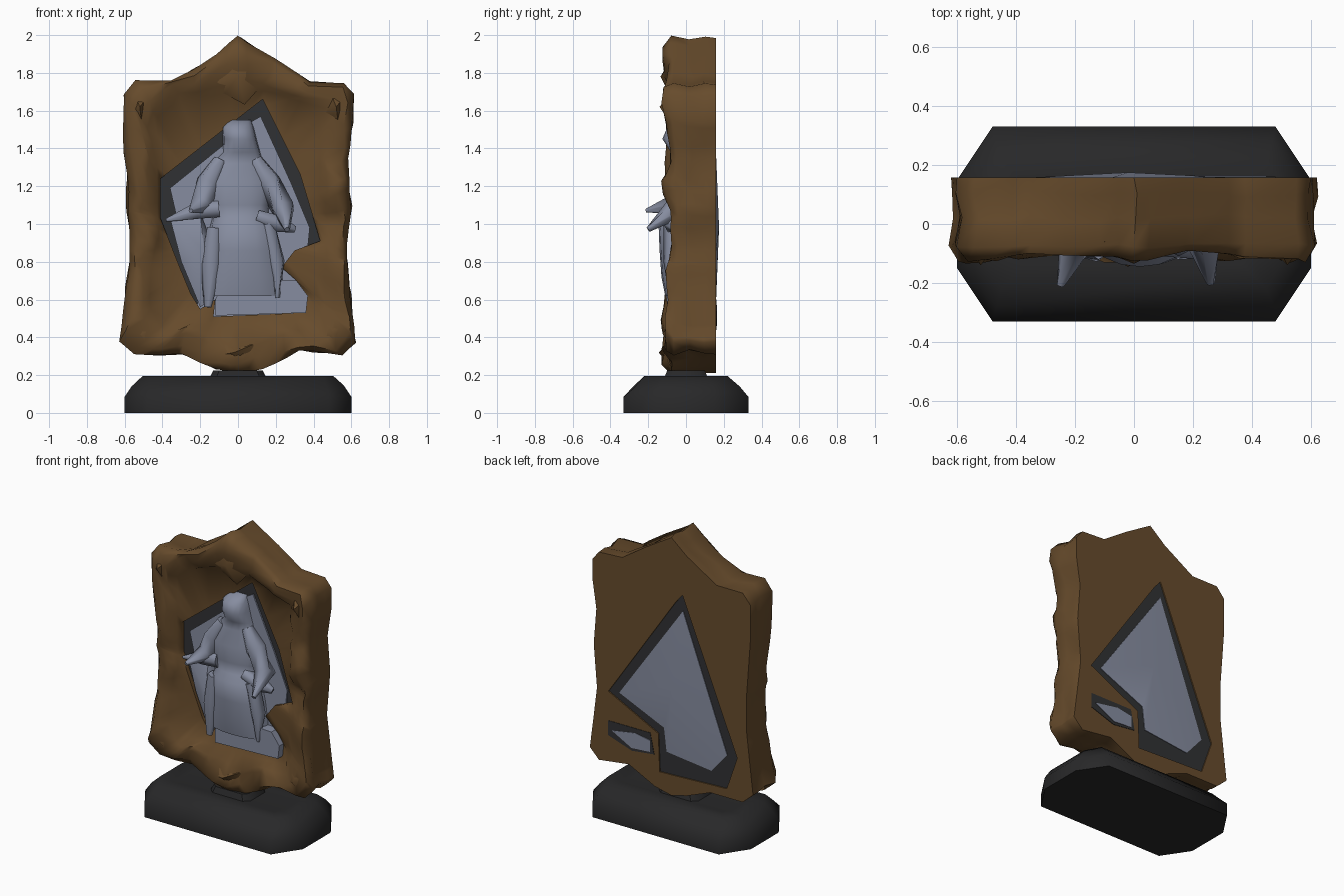
import bpy, bmesh, math
from mathutils import Vector, noise

if "Cube" in bpy.data.objects:
    bpy.data.objects.remove(bpy.data.objects["Cube"])

def material(name, rgb):
    m = bpy.data.materials.new(name)
    m.diffuse_color = (*rgb, 1)
    m.use_nodes = True
    m.node_tree.nodes["Principled BSDF"].inputs["Base Color"].default_value = m.diffuse_color
    return m

WOOD = material("brown wood", (.135, .071, .025))
STONE = material("blue grey stone", (.24, .265, .35))
RIM = material("charcoal rim", (.030, .031, .033))
BLACK = material("black base", (.021, .021, .022))

def finish(bm, name, mat, angle=40):
    bmesh.ops.remove_doubles(bm, verts=bm.verts, dist=.0005)
    bmesh.ops.recalc_face_normals(bm, faces=bm.faces)
    me = bpy.data.meshes.new(name)
    bm.to_mesh(me)
    bm.free()
    ob = bpy.data.objects.new(name, me)
    bpy.context.collection.objects.link(ob)
    me.materials.append(mat)
    bpy.ops.object.select_all(action='DESELECT')
    bpy.context.view_layer.objects.active = ob
    ob.select_set(True)
    bpy.ops.object.shade_smooth_by_angle(angle=math.radians(angle))
    return ob

def skin(bm, loops):
    """Bridge successive closed point loops with quads."""
    rows = [[bm.verts.new(p) for p in loop] for loop in loops]
    n = len(rows[0])
    for a, b in zip(rows, rows[1:]):
        for i in range(n):
            j = (i + 1) % n
            bm.faces.new((a[i], a[j], b[j], b[i]))
    return rows

def slab(name, poly, y0, y1, mat, apex=None):
    """Upright plate from an x-z outline; apex gives the y1 side a raised point."""
    bm = bmesh.new()
    a, b = skin(bm, [[(x, y, z) for x, z in poly] for y in (y0, y1)])
    bm.faces.new(a)
    if apex:
        top = bm.verts.new(apex)
        for i in range(len(b)):
            bm.faces.new((b[i], b[(i + 1) % len(b)], top))
    else:
        bm.faces.new(b)
    return finish(bm, name, mat)

# ---- outlines in x-z
CZ = .95
OUTER = [(0, 2), (.2, 1.88), (.38, 1.76), (.56, 1.75), (.61, 1.69), (.61, 1.55), (.58, 1.35),
         (.6, 1.1), (.575, .8), (.6, .6), (.63, .37), (.56, .3), (.33, .33), (.13, .23), (0, .2),
         (-.12, .23), (-.3, .3), (-.55, .3), (-.63, .37), (-.61, .54), (-.58, .8), (-.58, 1.05),
         (-.61, 1.45), (-.61, 1.69), (-.55, 1.76), (-.35, 1.76), (-.12, 1.9)]
MOULD = [(.43, 1.62), (.15, 1.7), (-.2, 1.68), (-.42, 1.6), (-.43, .9), (-.38, .48), (.4, .48), (.43, .9)]
FRONT = [(.13, 1.66), (.33, 1.26), (.435, .91), (.3, .86), (.23, .77), (.31, .7), (.37, .62),
         (.36, .53), (-.13, .51), (-.12, .6), (-.2, .55), (-.25, .63), (-.32, .8), (-.41, 1.03), (-.41, 1.24)]
BACK = [(-.08, 1.62), (.48, .8), (.1, .61), (.09, .35), (-.42, .37), (-.5, .6)]

def radius(poly, a):
    """Distance from the centre to an outline along angle a."""
    dx, dz = math.cos(a), math.sin(a)
    best = 0
    for (x0, z0), (x1, z1) in zip(poly, poly[1:] + poly[:1]):
        ex, ez = x1 - x0, z1 - z0
        det = dx * ez - dz * ex
        if abs(det) < 1e-9:
            continue
        t = (x0 * ez - (z0 - CZ) * ex) / det
        s = (x0 * dz - (z0 - CZ) * dx) / det
        if t > 0 and -1e-6 <= s <= 1 + 1e-6:
            best = max(best, t)
    return best

# Spoke angles through every corner, outer corners first, then even fillers
angles = []
for poly, gap in ((OUTER, .011), (FRONT, .011), (BACK, .011)):
    for x, z in poly:
        a = math.atan2(z - CZ, x)
        if all(abs(a - b) > gap for b in angles):
            angles.append(a)
for k in range(60):
    a = -math.pi + (k + .5) * math.pi / 30
    if all(abs(a - b) > .05 for b in angles):
        angles.append(a)
angles.sort()

def ring(fn, y, rough=0):
    """Loop of points; y may vary with the angle, rough chisels it."""
    pts = []
    for a in angles:
        r = fn(a)
        p = Vector((r * math.cos(a), y(a) if callable(y) else y, CZ + r * math.sin(a)))
        pts.append(p + noise.noise_vector(p * 6.5) * rough)
    return pts

outer = lambda a: radius(OUTER, a)
front = lambda a: radius(FRONT, a)
back = lambda a: radius(BACK, a)
mould = lambda a: max(radius(MOULD, a), front(a) + .015)
mix = lambda t: (lambda a: mould(a) * (1 - t) + outer(a) * t)
# The crest stands proud at top and bottom and dips along the sides
crest = lambda depth: (lambda a: -depth + .035 * math.cos(a) ** 4)

# ---- carved frame, swept from the back opening round to the front opening
bm = bmesh.new()
skin(bm, [ring(back, .135), ring(back, .158), ring(lambda a: outer(a) * .985, .158),
          ring(lambda a: outer(a) * .99, .1, .025), ring(lambda a: outer(a) * .975, .02, .035),
          ring(lambda a: outer(a) * .995, crest(.075), .015), ring(mix(.8), crest(.115), .045),
          ring(mix(.5), crest(.11), .06), ring(mix(.22), crest(.095), .045),
          ring(mould, -.05, .012), ring(front, -.03), ring(front, .02)])
finish(bm, "carved_frame", WOOD, 60)

# Faceted carved crests, half sunk into the frame
def carving(name, x, z, w, h, y):
    bm = bmesh.new()
    rim = []
    for k in range(9):
        t = k * math.tau / 9
        r = 1 if k % 2 else .7
        rim.append(bm.verts.new((x + w * r * math.cos(t), -.06, z + h * r * math.sin(t))))
    top = bm.verts.new((x, y, z))
    for i in range(9):
        bm.faces.new((rim[i], rim[(i + 1) % 9], top))
    finish(bm, name, WOOD, 60)

carving("crest_carving", 0, 1.78, .2, .15, -.135)
carving("foot_carving", -.02, .32, .2, .1, -.145)
for side in (-1, 1):
    carving("upper_corner_carving", side * .52, 1.62, .08, .12, -.14)
    carving("lower_corner_carving", side * .5, .42, .1, .1, -.125)

# ---- niche panel with its charcoal rim, front and back
grow = lambda poly, k: [(x * k, CZ + (z - CZ) * k) for x, z in poly]
slab("front_rim", grow(FRONT, 1.04), .03, 0, RIM)
slab("front_panel", [(.12, 1.57), (.28, 1.22), (.38, .98), (.37, .88), (.42, .5), (-.2, .48),
                     (-.22, .62), (-.3, .84), (-.33, 1.06), (-.36, 1.19), (-.05, 1.44), (.05, 1.53)],
     .02, -.01, STONE)
slab("back_rim", grow(BACK, 1.02), .1, .15, RIM)
slab("back_panel", [(-.085, 1.5), (.4, .81), (.06, .66), (.04, .5), (-.3, .46), (-.42, .6)],
     .12, .154, STONE, apex=(-.02, .175, .98))
slab("back_slit_rim", [(.48, .6), (.16, .6), (.13, .46), (.3, .44), (.48, .5)], .15, .161, RIM)
slab("back_slit", [(.45, .54), (.27, .57), (.16, .55), (.16, .47), (.3, .46)], .155, .164, STONE)

# ---- seated hooded figure as stacked half-round sections: z, centre, half width, front y
SECTIONS = [(1.55, .01, .06, -.04), (1.51, 0, .085, -.1), (1.45, .01, .09, -.125), (1.38, .02, .1, -.08),
            (1.32, 0, .14, -.07), (1.22, 0, .185, -.11), (1.1, 0, .17, -.095), (1.03, .01, .15, -.1),
            (.99, .02, .17, -.145), (.86, .03, .19, -.14), (.72, .03, .21, -.13), (.62, .03, .22, -.11)]
bm = bmesh.new()
rows = skin(bm, [[(cx + w * math.cos(t), y * math.sin(t) ** .7 if 0 < k < 8 else .01, z)
                  for k in range(9) for t in [math.pi * k / 8]] for z, cx, w, y in SECTIONS])
bm.faces.new(rows[0])
bm.faces.new(rows[-1])
finish(bm, "seated_figure", STONE, 60)

def limb(name, path):
    """Six-sided tapering limb along (x, y, z, radius) points."""
    bm = bmesh.new()
    loops = []
    for i, (x, y, z, r) in enumerate(path):
        p = Vector((x, y, z))
        d = Vector(path[min(i + 1, len(path) - 1)][:3]) - Vector(path[max(i - 1, 0)][:3])
        q = d.to_track_quat('Z', 'Y')
        loops.append([p + q @ Vector((r * math.cos(k * math.pi / 3), r * math.sin(k * math.pi / 3), 0))
                      for k in range(6)])
    rows = skin(bm, loops)
    bm.faces.new(rows[0])
    bm.faces.new(rows[-1])
    finish(bm, name, STONE, 65)

limb("left_arm", [(-.09, -.03, 1.34, .04), (-.15, -.04, 1.22, .07), (-.2, -.06, 1.1, .06), (-.25, -.21, 1.07, .012)])
limb("right_arm", [(.09, -.03, 1.34, .04), (.16, -.04, 1.22, .07), (.24, -.05, 1.08, .065), (.26, -.2, .97, .015)])
limb("left_sleeve", [(-.1, -.06, 1.08, .05), (-.22, -.06, 1.07, .05), (-.38, -.05, 1.02, .01)])
limb("right_hand", [(.1, -.07, 1.04, .04), (.22, -.07, 1.0, .05), (.3, -.05, .97, .02)])
limb("right_drape", [(.15, -.07, 1.0, .05), (.2, -.07, .8, .05), (.21, -.08, .61, .012)])
limb("left_drape", [(-.12, -.07, .98, .05), (-.14, -.07, .78, .06), (-.16, -.08, .56, .02)])

# Cloak fold at the left and the seat block below
slab("cloak_fold", [(-.36, 1.03), (-.2, 1.06), (-.1, .8), (-.14, .6), (-.2, .56), (-.3, .8)],
     .0, -.03, STONE, apex=(-.18, -.1, .86))
slab("seat_block", [(-.12, .515), (.36, .53), (.37, .62), (.31, .7), (-.06, .72), (-.12, .6)],
     .0, -.08, STONE)

# ---- heavy base with sloping shoulders
def plan(x, y, cx, cy, z, rough=0):
    pts = [(x, -cy), (x, cy), (cx, y), (0, y), (-cx, y), (-x, cy), (-x, -cy), (-cx, -y), (0, -y), (cx, -y)]
    return [Vector((px, py, z)) + noise.noise_vector(Vector((px, py, z)) * 5) * rough for px, py in pts]

bm = bmesh.new()
rows = skin(bm, [plan(.6, .33, .48, .15, 0), plan(.6, .33, .48, .15, .085),
                 plan(.56, .28, .47, .14, .14, .014), plan(.505, .22, .45, .12, .195),
                 plan(.4, .13, .36, .09, .185)])
bm.faces.new(rows[0])
bm.faces.new(rows[-1])
finish(bm, "base", BLACK, 60)

# Short neck between base and frame
bm = bmesh.new()
rows = skin(bm, [plan(.16, .12, .12, .08, .17), plan(.13, .1, .1, .07, .225)])
bm.faces.new(rows[-1])
finish(bm, "base_neck", BLACK)
